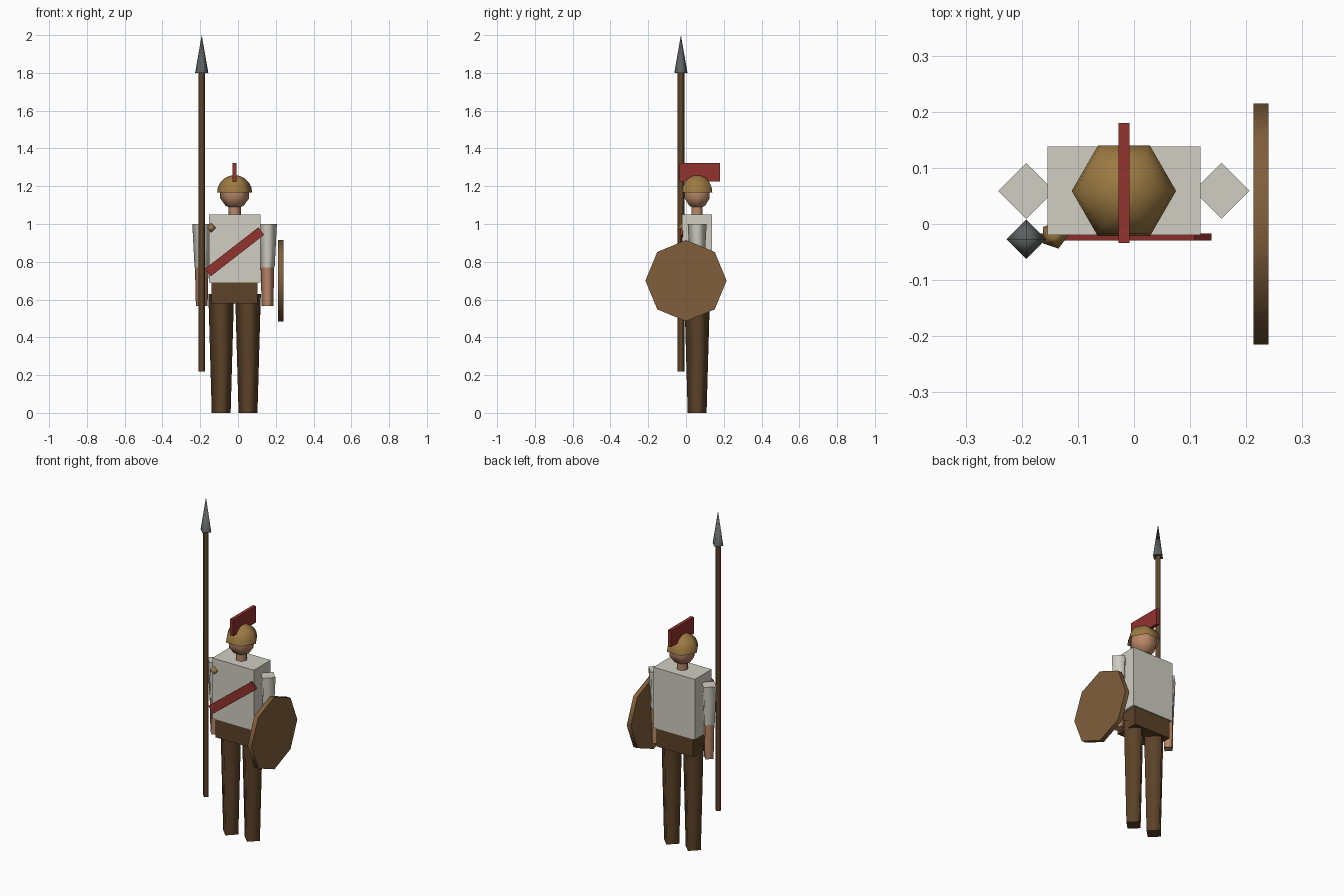
import bpy
import bmesh
from math import cos, sin, pi, radians

cube = bpy.data.objects.get("Cube")
if cube:
    bpy.data.objects.remove(cube, do_unlink=True)


def material(name, hex_colour):
    srgb = [int(hex_colour[i:i + 2], 16) / 255 for i in range(0, 6, 2)]
    rgba = [((c + 0.055) / 1.055) ** 2.4 for c in srgb] + [1]
    mat = bpy.data.materials.new(name)
    mat.use_nodes = True
    mat.diffuse_color = rgba
    mat.node_tree.nodes["Principled BSDF"].inputs["Base Color"].default_value = rgba
    return mat


LINEN = material("linen", "d0cec2")
LEATHER = material("dark_leather", "5c4228")
SKIN = material("skin", "b98868")
BRONZE = material("bronze", "9c7a42")
RED = material("red_cloth", "92332d")
STEEL = material("steel", "5e6262")
WOOD = material("shield_wood", "805e3b")
SHAFT = material("shaft_wood", "604629")


def finish(bm, name, mat, loc, rot):
    bmesh.ops.recalc_face_normals(bm, faces=bm.faces)
    mesh = bpy.data.meshes.new(name)
    bm.to_mesh(mesh)
    bm.free()
    mesh.materials.append(mat)
    obj = bpy.data.objects.new(name, mesh)
    obj.location = loc
    obj.rotation_euler = rot
    bpy.context.collection.objects.link(obj)
    return obj


def box(name, mat, loc, size, rot=(0, 0, 0)):
    bm = bmesh.new()
    bmesh.ops.create_cube(bm, size=1)
    bmesh.ops.scale(bm, vec=size, verts=bm.verts)
    return finish(bm, name, mat, loc, rot)


def turned(name, mat, loc, profile, sides, rot=(0, 0, 0), capped=True):
    """Few-sided turned solid from (radius, height) pairs; smooth sides, crisp caps."""
    bm = bmesh.new()
    rings = []
    for r, z in profile:
        count = sides if r > 0 else 1
        rings.append([bm.verts.new((r * cos(2 * pi * i / sides),
                                    r * sin(2 * pi * i / sides), z))
                      for i in range(count)])
    for low, high in zip(rings, rings[1:]):
        for i in range(sides):
            j = (i + 1) % sides
            corners = [low[i % len(low)], low[j % len(low)],
                       high[j % len(high)], high[i % len(high)]]
            bm.faces.new(list(dict.fromkeys(corners))).smooth = True
    if capped:
        for ring in (rings[0], rings[-1]):
            if len(ring) > 1:
                cap = bm.faces.new(ring)
                for edge in cap.edges:
                    edge.smooth = False
    return finish(bm, name, mat, loc, rot)


def arc(radius, start, end, steps):
    """Profile along a circle between two latitudes in degrees."""
    points = []
    for k in range(steps + 1):
        a = radians(start + (end - start) * k / steps)
        r = radius * cos(a)
        points.append((r if r > 1e-5 else 0, radius * sin(a)))
    return points


CX, CY = -0.018, 0.059  # body axis

# Trunk
box("torso", LINEN, (CX, CY, 0.87), (0.273, 0.158, 0.36))
box("hips", LEATHER, (CX, CY, 0.635), (0.242, 0.146, 0.11))

# Limbs
for side, s in (("left", 1), ("right", -1)):
    turned(side + "_leg", LEATHER, (CX + s * 0.071, CY, 0),
           [(0.05, 0), (0.068, 0.63)], 4)
    arm = (CX + s * 0.174, CY, 0)
    turned(side + "_sleeve", LINEN, arm, [(0.038, 0.77), (0.05, 1.0)], 4)
    turned(side + "_forearm", SKIN, arm, [(0.031, 0.565), (0.036, 0.775)], 4)

# Head and helmet
turned("neck", SKIN, (CX, CY, 0), [(0.033, 1.04), (0.033, 1.11)], 6)
turned("head", SKIN, (CX, CY, 1.16), arc(0.08, -90, 90, 5), 6)
turned("helmet", BRONZE, (CX, CY, 1.166), arc(0.093, 0, 90, 5), 6, capped=False)
box("crest", RED, (CX, 0.073, 1.273), (0.02, 0.214, 0.098))

# Sash and shoulder brooch
box("sash", RED, (CX, -0.023, 0.853), (0.357, 0.013, 0.05), (0, radians(-37.8), 0))
turned("brooch", BRONZE, (-0.142, -0.02, 0.98), arc(0.025, -90, 90, 2), 5)

# Spear
SPEAR = (-0.192, -0.027, 0)
turned("spear_shaft", SHAFT, SPEAR, [(0.018, 0.22), (0.018, 1.805)], 4)
turned("spear_tip", STEEL, SPEAR, [(0.035, 1.8), (0, 2.0)], 4)

# Shield on the left side
turned("shield", WOOD, (0.2265, 0, 0.7), [(0.215, -0.0135), (0.215, 0.0135)], 8,
       (0, pi / 2, 0))
